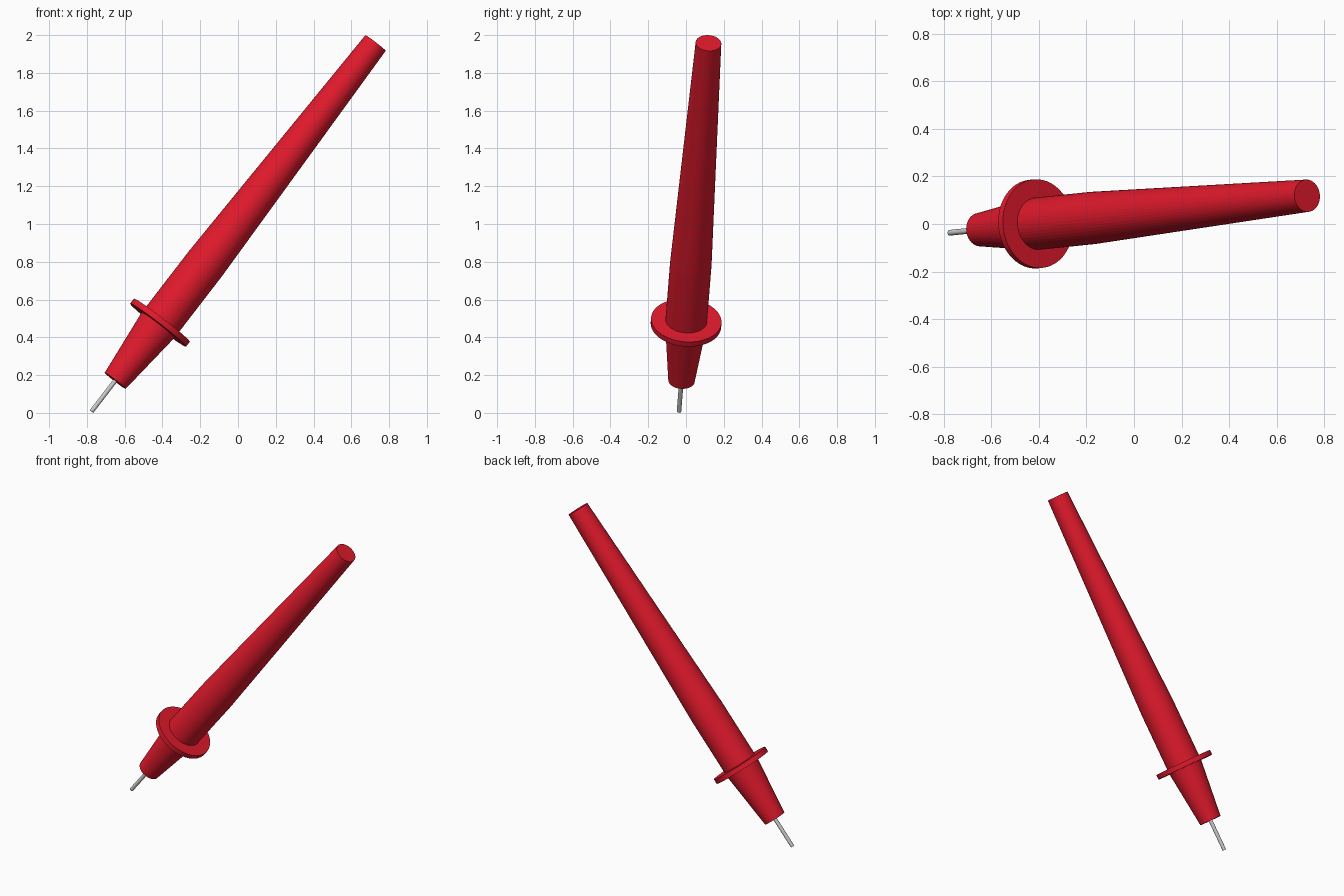
import bpy, bmesh
from math import cos, sin, tau
from mathutils import Vector

if "Cube" in bpy.data.objects:
    bpy.data.objects.remove(bpy.data.objects["Cube"])

TIP = Vector((-0.775, -0.037, 0.008))
END = Vector((0.728, 0.119, 1.958))
AXIS = END - TIP
LENGTH = AXIS.length
SIDES = 48

red = bpy.data.materials.new("red_plastic")
red.diffuse_color = (0.75, 0.01, 0.025, 1)
red.use_nodes = True
red.node_tree.nodes["Principled BSDF"].inputs["Base Color"].default_value = red.diffuse_color


def turned_part(name, profile, sides=SIDES, material=None):
    """Solid of revolution along the probe axis from (distance, radius) pairs."""
    bm = bmesh.new()
    rings = [[bm.verts.new((r * cos(tau * i / sides), r * sin(tau * i / sides), t))
              for i in range(sides)] for t, r in profile]
    for a, b in zip(rings, rings[1:]):
        for i in range(sides):
            j = (i + 1) % sides
            bm.faces.new((a[i], a[j], b[j], b[i]))
    bm.faces.new(rings[0][::-1])
    bm.faces.new(rings[-1])
    mesh = bpy.data.meshes.new(name)
    bm.to_mesh(mesh)
    bm.free()
    obj = bpy.data.objects.new(name, mesh)
    bpy.context.collection.objects.link(obj)
    obj.location = TIP
    obj.rotation_euler = AXIS.to_track_quat('Z', 'Y').to_euler()
    if material:
        mesh.materials.append(material)
    return obj


# Metal needle, running a little way into the handle
turned_part("needle", [(0, 0.012), (0.24, 0.012)], sides=24)

# Handle with the finger guard: nose cone, flange, straight grip, long taper
turned_part("handle", [
    (0.205, 0.07), (0.578, 0.11),
    (0.578, 0.187), (0.61, 0.187),
    (0.61, 0.11), (0.99, 0.11),
    (LENGTH, 0.068),
], material=red)
